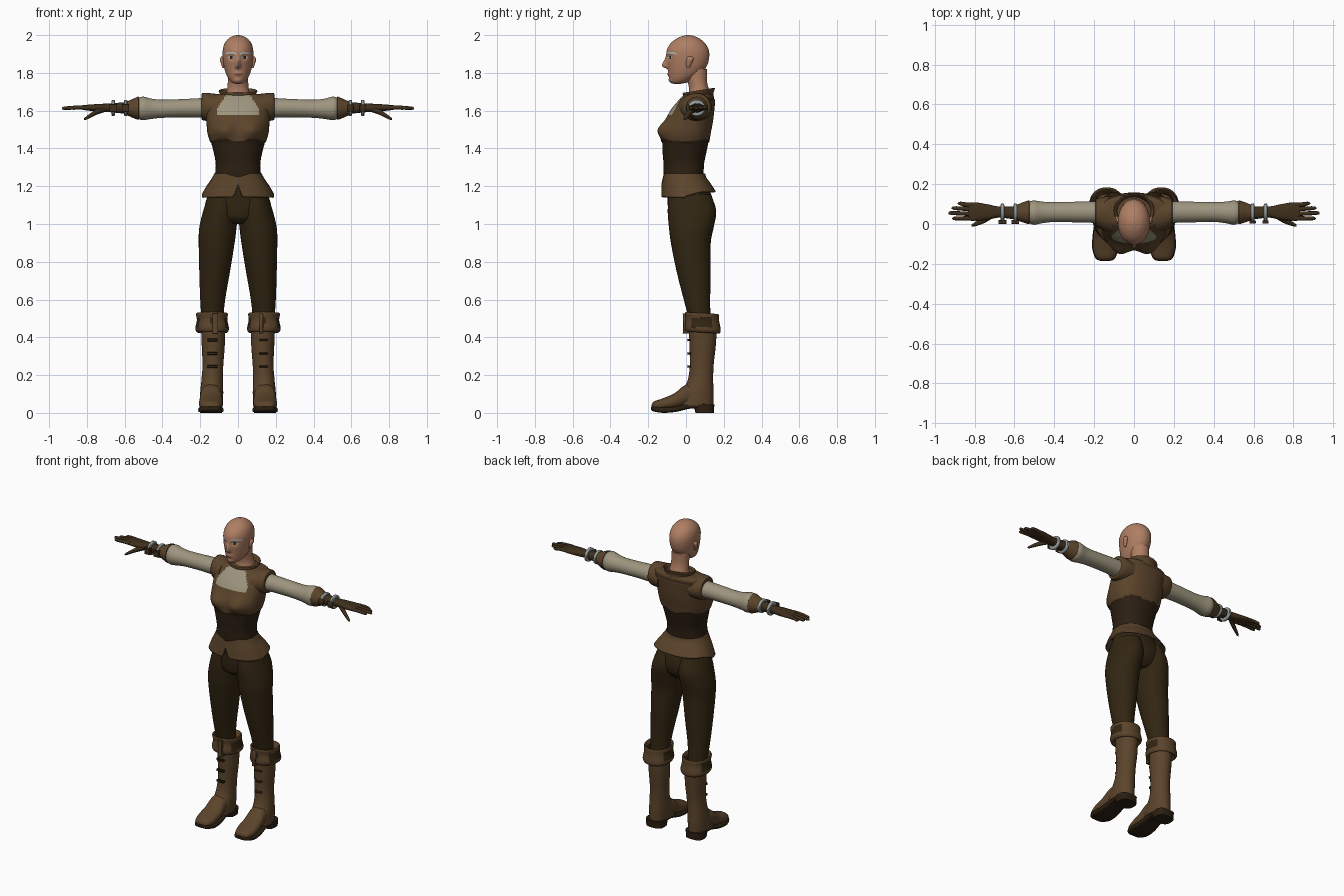
import bpy, bmesh, math
from mathutils import Vector
from math import exp, cos, sin, pi


def material(name, r, g, b):
    m = bpy.data.materials.new(name)
    m.diffuse_color = (r, g, b, 1)
    return m


SKIN = material("skin", 0.43, 0.21, 0.125)
LEATHER = material("brown leather", 0.105, 0.058, 0.024)
PANTS = material("dark trousers", 0.032, 0.019, 0.006)
CORSET = material("dark corset", 0.025, 0.014, 0.006)
CLOTH = material("pale cloth", 0.34, 0.30, 0.21)
GLOVE = material("glove leather", 0.05, 0.029, 0.012)
METAL = material("grey metal", 0.30, 0.33, 0.33)
PALE = material("pale face paint", 0.45, 0.48, 0.48)
LIPS = material("lips", 0.24, 0.085, 0.06)


def spline(rows, sub):
    """Smooth curve through rows of any width"""
    out = []
    for i in range(len(rows) - 1):
        p0, p1 = rows[max(i - 1, 0)], rows[i]
        p2, p3 = rows[i + 1], rows[min(i + 2, len(rows) - 1)]
        for k in range(sub):
            t = k / sub
            out.append([0.5 * (2 * b + (c - a) * t + (2 * a - 5 * b + 4 * c - d) * t * t
                               + (3 * b - a - 3 * c + d) * t ** 3)
                        for a, b, c, d in zip(p0, p1, p2, p3)])
    return out + [list(rows[-1])]


def finish(bm, name, mats, rule=None):
    bmesh.ops.recalc_face_normals(bm, faces=bm.faces)
    for f in bm.faces:
        f.smooth = True
        if rule:
            f.material_index = rule(f.calc_center_median(), f.normal)
    me = bpy.data.meshes.new(name)
    bm.to_mesh(me)
    bm.free()
    for m in mats:
        me.materials.append(m)
    me.set_sharp_from_angle(angle=math.radians(45))
    ob = bpy.data.objects.new(name, me)
    bpy.context.collection.objects.link(ob)
    return ob


def loft(name, rows, mats, axis='z', n=32, sub=4, power=2.0, side=1,
         warp=None, rule=None, caps=True):
    """Rows are (t, a0, a1, b0, b1): position on axis and extents across it"""
    bm = bmesh.new()
    rings = []
    for t, a0, a1, b0, b1 in spline(rows, sub):
        ring = []
        for k in range(n):
            c, s = cos(2 * pi * k / n), sin(2 * pi * k / n)
            a = (a0 + a1) / 2 + (a1 - a0) / 2 * math.copysign(abs(c) ** (2 / power), c)
            b = (b0 + b1) / 2 + (b1 - b0) / 2 * math.copysign(abs(s) ** (2 / power), s)
            p = Vector({'z': (a, b, t), 'x': (t, a, b), 'y': (a, t, b)}[axis])
            if warp:
                p = Vector(warp(p))
            p.x *= side
            ring.append(bm.verts.new(p))
        rings.append(ring)
    for r, q in zip(rings, rings[1:]):
        for k in range(n):
            bm.faces.new((r[k], r[(k + 1) % n], q[(k + 1) % n], q[k]))
    if caps:
        bm.faces.new(rings[0])
        bm.faces.new(rings[-1])
    return finish(bm, name, mats, rule)


def tube(name, pts, mat, side, n=10):
    """Round limb through points (x, y, z, radius), running along x"""
    rows = [(x, y - r, y + r, z - r, z + r) for x, y, z, r in pts]
    return loft(name, rows, [mat], 'x', n=n, sub=3, side=side)


def sym(rows):
    return [(z, -h, h, f, b) for z, h, f, b in rows]


def box(name, lo, hi, mat, side=1, bevel=0.003):
    bm = bmesh.new()
    bmesh.ops.create_cube(bm, size=1)
    for v in bm.verts:
        v.co = [(l + h) / 2 + c * (h - l) for c, l, h in zip(v.co, lo, hi)]
        v.co.x *= side
    bmesh.ops.bevel(bm, geom=bm.edges[:], offset=bevel, segments=1, affect='EDGES')
    return finish(bm, name, [mat])


# Head with nose, eye sockets and chin shaped into it
def face_warp(p):
    x, y, z = p
    if y < -0.02:
        slope = 0.011 if z < 1.836 else 0.034
        y -= 0.030 * exp(-(x / 0.012) ** 2 - ((z - 1.836) / slope) ** 2)
        y += 0.010 * exp(-((abs(x) - 0.034) / 0.018) ** 2 - ((z - 1.882) / 0.014) ** 2)
        y -= 0.006 * exp(-(x / 0.022) ** 2 - ((z - 1.793) / 0.01) ** 2)
        y -= 0.005 * exp(-(x / 0.02) ** 2 - ((z - 1.76) / 0.012) ** 2)
    return x, y, z


def face_rule(c, n):
    ax = abs(c.x)
    if c.y > -0.03:
        return 0
    if 0.012 < ax < 0.07 and abs(c.z - (1.906 - 5 * (ax - 0.042) ** 2)) < 0.0045:
        return 1
    eye = ((ax - 0.036) / 0.018) ** 2 + ((c.z - 1.883) / 0.007) ** 2
    if eye < 1:
        return 3 if abs(ax - 0.036) < 0.006 else 1
    if ax < 0.024 and abs(c.z - 1.792) < 0.008 * (1 - ax / 0.03):
        return 2
    return 0


loft("head", sym([(1.742, 0.012, -0.065, -0.03), (1.750, 0.034, -0.082, 0.01),
                  (1.772, 0.052, -0.089, 0.05), (1.80, 0.065, -0.093, 0.085),
                  (1.84, 0.076, -0.098, 0.112), (1.885, 0.081, -0.104, 0.123),
                  (1.925, 0.080, -0.100, 0.119), (1.96, 0.069, -0.078, 0.098),
                  (1.985, 0.046, -0.044, 0.066), (1.997, 0.02, -0.012, 0.035),
                  (2.0, 0.003, 0.008, 0.014)]),
     [SKIN, PALE, LIPS, CORSET], n=104, sub=8, warp=face_warp, rule=face_rule)
loft("neck", sym([(1.65, 0.075, 0.0, 0.135), (1.70, 0.06, 0.015, 0.125),
                  (1.75, 0.054, 0.01, 0.112), (1.82, 0.054, -0.02, 0.112)]), [SKIN])


# Torso: bodice over a corset, pale chest panel set in the front
def seam(x):
    return 1.442 - 0.008 * cos(min(abs(x) / 0.08, 2) * pi)


def torso_warp(p):
    x, y, z = p
    if y < 0:
        y -= 0.034 * exp(-((abs(x) - 0.075) / 0.055) ** 2 - ((z - 1.498) / 0.045) ** 2)
    if z > seam(x) and z < 1.66:
        x, y = x * 1.03, y * 1.04
    return x, y, z


def torso_rule(c, n):
    if c.z < seam(c.x):
        return 1
    edge = 0.113 - max(0, c.z - 1.605) * 0.65
    if c.y < 0.04 and 1.578 < c.z < 1.682 and abs(c.x) < edge and n.y < -0.1:
        return 2
    return 0


loft("bodice_and_corset", sym([
    (1.22, 0.130, -0.113, 0.10), (1.26, 0.122, -0.118, 0.094), (1.32, 0.118, -0.119, 0.096),
    (1.38, 0.129, -0.124, 0.108), (1.43, 0.142, -0.125, 0.118), (1.48, 0.157, -0.122, 0.126),
    (1.54, 0.162, -0.108, 0.137), (1.60, 0.166, -0.080, 0.144), (1.65, 0.172, -0.042, 0.148),
    (1.675, 0.168, -0.020, 0.145), (1.685, 0.14, -0.005, 0.137), (1.69, 0.07, 0.02, 0.12)]),
    [LEATHER, CORSET, CLOTH], n=96, sub=8, power=2.3, warp=torso_warp, rule=torso_rule)

# Stand-up collar, lower at the throat
loft("collar", sym([(1.665, 0.095, -0.02, 0.148), (1.69, 0.092, -0.012, 0.145),
                    (1.713, 0.102, -0.018, 0.153), (1.716, 0.094, -0.010, 0.146),
                    (1.69, 0.080, 0.0, 0.135)]), [LEATHER], n=40, caps=False,
     warp=lambda p: (p.x, p.y, p.z + (p.y - 0.13) * 0.16))


# Flared hip skirt with a notch at the front
def skirt_warp(p):
    x, y, z = p
    k = (1.27 - z) / 0.12
    if y < 0:
        z += k * 0.07 * max(0, 1 - abs(x) / 0.022) - (1 - k) * 0.022 * max(0, 1 - abs(x) / 0.07)
        z -= 0.008 * k
    else:
        z += k * 0.022 * min(1, y / 0.08)
    return x, y, z


skirt = loft("hip_skirt", sym([(1.268, 0.125, -0.122, 0.101), (1.24, 0.140, -0.124, 0.108),
                               (1.20, 0.166, -0.127, 0.132), (1.15, 0.192, -0.130, 0.158)]),
             [LEATHER], n=96, sub=4, power=2.2, warp=skirt_warp, caps=False)
mod = skirt.modifiers.new("thickness", 'SOLIDIFY')
mod.thickness = 0.008

# Trouser seat
loft("trouser_seat", sym([(1.24, 0.125, -0.11, 0.095), (1.15, 0.160, -0.10, 0.136),
                          (1.08, 0.175, -0.095, 0.146), (1.03, 0.13, -0.085, 0.13),
                          (1.0, 0.05, -0.05, 0.10)]), [PANTS], n=40)

for side, tag in ((1, "left"), (-1, "right")):
    # Ear
    loft("ear_" + tag, [(1.825, 0.072, 0.082, 0.005, 0.017), (1.845, 0.072, 0.089, 0.0, 0.028),
                        (1.872, 0.074, 0.096, 0.002, 0.04), (1.887, 0.076, 0.088, 0.012, 0.032)],
         [SKIN], n=14, side=side)
    # Trouser leg
    loft("trouser_leg_" + tag, [
        (1.16, 0.005, 0.155, -0.09, 0.13), (1.07, 0.0, 0.184, -0.097, 0.160),
        (0.98, 0.008, 0.205, -0.090, 0.146), (0.90, 0.018, 0.208, -0.080, 0.131),
        (0.75, 0.042, 0.205, -0.050, 0.131), (0.60, 0.068, 0.200, -0.012, 0.128),
        (0.48, 0.080, 0.192, 0.02, 0.13)], [PANTS], n=36, side=side)
    # Boot shaft and foot
    loft("boot_shaft_" + tag, [
        (0.48, 0.070, 0.197, 0.015, 0.165), (0.36, 0.070, 0.192, 0.018, 0.158),
        (0.25, 0.078, 0.188, 0.020, 0.146), (0.17, 0.080, 0.194, 0.008, 0.144),
        (0.11, 0.078, 0.200, -0.025, 0.146), (0.04, 0.080, 0.202, -0.05, 0.145)],
        [LEATHER], n=32, side=side)
    loft("boot_foot_" + tag, [
        (-0.182, 0.125, 0.165, 0.025, 0.042), (-0.170, 0.098, 0.190, 0.015, 0.060),
        (-0.12, 0.082, 0.206, 0.015, 0.078), (-0.06, 0.082, 0.204, 0.02, 0.105),
        (0.0, 0.086, 0.198, 0.035, 0.15), (0.06, 0.09, 0.192, 0.035, 0.15)],
        [LEATHER], 'y', n=28, power=2.3, side=side)
    # Sole with raised arch, and heel block
    loft("boot_sole_" + tag, [
        (-0.186, 0.122, 0.166, 0.016, 0.030), (-0.172, 0.095, 0.193, 0.008, 0.036),
        (-0.12, 0.078, 0.210, 0.0, 0.030), (-0.05, 0.080, 0.207, 0.006, 0.034),
        (0.02, 0.088, 0.198, 0.022, 0.050), (0.10, 0.085, 0.200, 0.025, 0.050)],
        [CORSET], 'y', n=24, power=4, side=side)
    loft("boot_heel_" + tag, [(0.0, 0.086, 0.202, 0.05, 0.148), (0.045, 0.082, 0.205, 0.04, 0.150)],
         [CORSET], n=24, sub=1, power=3, side=side)
    # Turned-down boot cuff with dark inlays and a front slit
    loft("boot_cuff_" + tag, [
        (0.44, 0.072, 0.195, 0.02, 0.16), (0.425, 0.058, 0.212, 0.002, 0.176),
        (0.445, 0.048, 0.226, -0.006, 0.184), (0.49, 0.056, 0.218, -0.002, 0.176),
        (0.522, 0.054, 0.222, -0.006, 0.174), (0.526, 0.062, 0.214, 0.002, 0.166),
        (0.49, 0.075, 0.2, 0.015, 0.15)], [LEATHER, PANTS], n=56, side=side, power=2.2, caps=False,
        warp=lambda p: (p.x, p.y, p.z - 0.06 * (p.y - 0.09)),
        rule=lambda c, n: int(0.452 < c.z < 0.505 and (
            0.03 < c.y < 0.14 or abs(abs(c.x) - 0.137) < 0.006 and c.y < 0.05)))
    box("cuff_tab_" + tag, (0.110, -0.016, 0.42), (0.132, 0.02, 0.525), LEATHER, side)
    for z in (0.24, 0.31, 0.38):
        box("boot_strap_" + tag, (0.112, 0.008, z), (0.158, 0.03, z + 0.01), CORSET, side)

    # Shoulder cap and sleeve
    loft("shoulder_cap_" + tag, [
        (0.11, -0.045, 0.140, 1.545, 1.688), (0.155, -0.030, 0.136, 1.545, 1.693),
        (0.188, -0.014, 0.126, 1.550, 1.693), (0.192, -0.006, 0.118, 1.558, 1.685)],
        [LEATHER], 'x', side=side)
    loft("sleeve_" + tag, [
        (0.17, 0.005, 0.114, 1.562, 1.668), (0.28, 0.008, 0.112, 1.565, 1.662),
        (0.40, 0.010, 0.110, 1.562, 1.658), (0.46, 0.004, 0.112, 1.556, 1.664),
        (0.50, -0.004, 0.118, 1.550, 1.674), (0.525, 0.004, 0.112, 1.556, 1.668),
        (0.54, 0.02, 0.095, 1.575, 1.65)], [CLOTH], 'x', side=side)
    # Flared glove cuff and forearm
    loft("glove_cuff_" + tag, [
        (0.60, 0.022, 0.09, 1.582, 1.646), (0.57, 0.012, 0.104, 1.568, 1.656),
        (0.53, 0.000, 0.118, 1.552, 1.674), (0.527, 0.008, 0.11, 1.56, 1.666),
        (0.55, 0.02, 0.095, 1.575, 1.65)], [LEATHER], 'x', side=side, caps=False)
    loft("glove_hand_" + tag, [
        (0.55, 0.020, 0.092, 1.580, 1.648), (0.62, 0.026, 0.088, 1.586, 1.643),
        (0.68, 0.032, 0.088, 1.592, 1.638), (0.73, 0.022, 0.098, 1.594, 1.636),
        (0.79, 0.016, 0.108, 1.600, 1.632), (0.83, 0.022, 0.106, 1.606, 1.628)],
        [GLOVE], 'x', n=24, power=2.4, side=side)
    # Bracelets with small buckles
    for x in (0.595, 0.66):
        loft("wrist_band_" + tag, [
            (x - 0.009, 0.018, 0.096, 1.577, 1.652), (x - 0.006, 0.010, 0.102, 1.572, 1.657),
            (x + 0.006, 0.010, 0.102, 1.572, 1.657), (x + 0.009, 0.018, 0.096, 1.577, 1.652)],
            [METAL], 'x', n=28, sub=2, side=side)
        box("band_buckle_" + tag, (x - 0.016, 0.002, 1.595), (x + 0.016, 0.018, 1.632), GLOVE, side)
    # Fingers and thumb
    for x, y0, y1 in ((0.885, 0.094, 0.103), (0.915, 0.073, 0.080),
                      (0.932, 0.050, 0.055), (0.912, 0.028, 0.028)):
        tube("finger_" + tag, [(0.80, y0, 1.617, 0.012), (0.85, (y0 + y1) / 2, 1.617, 0.011),
                               (x - 0.012, y1, 1.613, 0.009), (x, y1, 1.612, 0.003)], GLOVE, side)
    tube("thumb_" + tag, [(0.71, 0.045, 1.608, 0.017), (0.755, 0.018, 1.590, 0.015),
                          (0.80, -0.002, 1.563, 0.010), (0.815, -0.008, 1.555, 0.004)], GLOVE, side)
